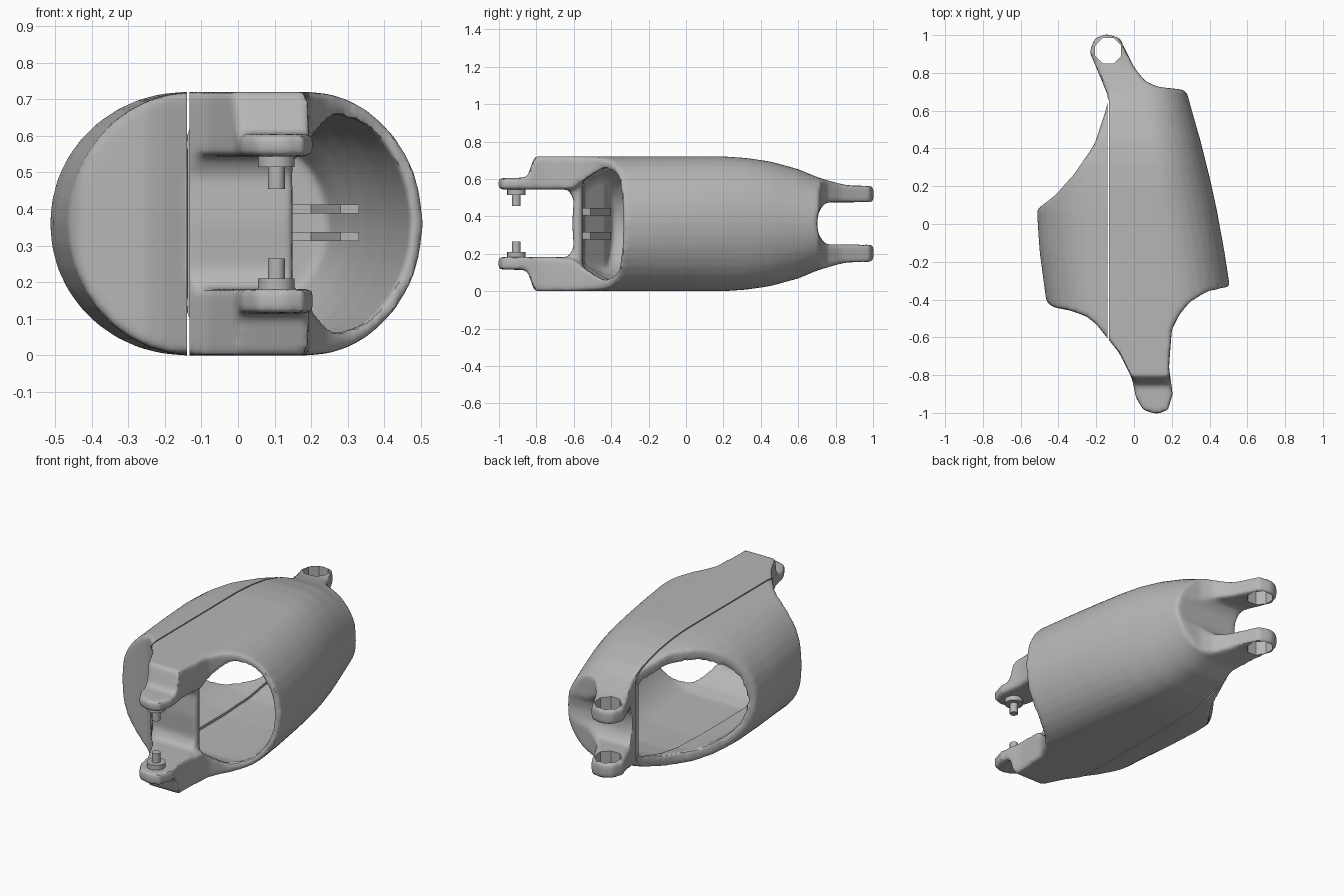
import bpy, bmesh, math
from mathutils import Vector

cube = bpy.data.objects.get("Cube")
if cube:
    bpy.data.objects.remove(cube)

grey = bpy.data.materials.new("plain grey")
grey.use_nodes = True
colour = (0.47, 0.47, 0.47, 1)
grey.diffuse_color = colour
grey.node_tree.nodes["Principled BSDF"].inputs["Base Color"].default_value = colour


def finish(name, bm):
    bmesh.ops.recalc_face_normals(bm, faces=bm.faces)
    me = bpy.data.meshes.new(name)
    bm.to_mesh(me)
    bm.free()
    me.materials.append(grey)
    ob = bpy.data.objects.new(name, me)
    bpy.context.scene.collection.objects.link(ob)
    return ob


def skin(name, rings):
    """Closed solid through a list of rings of points."""
    bm = bmesh.new()
    rings = [[bm.verts.new(p) for p in ring] for ring in rings]
    n = len(rings[0])
    for a, b in zip(rings, rings[1:]):
        for i in range(n):
            bm.faces.new((a[i], a[(i + 1) % n], b[(i + 1) % n], b[i]))
    bm.faces.new(rings[0])
    bm.faces.new(rings[-1])
    return finish(name, bm)


def prism(name, outline, z0, z1):
    return skin(name, [[(x, y, z) for x, y in outline] for z in (z0, z1)])


def oval(y, xl, xr, wl, wr, half):
    """Flat-topped oval section across the body, centred on z = 0.36."""
    ts = [math.radians(-90 + 10 * i) for i in range(19)]
    right = [(xr - wr + wr * math.cos(t), y, 0.36 + half * math.sin(t)) for t in ts]
    left = [(xl + wl - wl * math.cos(t), y, 0.36 - half * math.sin(t)) for t in ts]
    return right + left


def apply_mods(ob):
    dg = bpy.context.evaluated_depsgraph_get()
    me = bpy.data.meshes.new_from_object(ob.evaluated_get(dg))
    ob.modifiers.clear()
    ob.data = me


def boolean(ob, other, op):
    m = ob.modifiers.new("cut", "BOOLEAN")
    m.operation, m.object, m.solver = op, other, "EXACT"
    apply_mods(ob)
    bpy.data.objects.remove(other)


# Outer body: lofted ovals trimmed to the plan outline
body = skin("body", [oval(*s) for s in (
    (-1.05, -.46, .52, .34, .33, .243), (-.85, -.46, .52, .34, .33, .247),
    (-.81, -.46, .52, .34, .33, .36), (-.41, -.465, .52, .34, .33, .36),
    (-.15, -.5, .48, .37, .32, .36), (.07, -.515, .44, .37, .31, .36),
    (.2, -.51, .412, .37, .3, .36), (.32, -.51, .383, .37, .28, .352),
    (.45, -.5, .35, .36, .27, .333), (.6, -.5, .307, .36, .25, .292),
    (.7, -.5, .28, .36, .23, .25), (.8, -.5, .28, .36, .2, .22),
    (.86, -.5, .28, .36, .2, .206), (1.05, -.5, .28, .36, .2, .203))])
plan = [(-.465, -.41), (-.43, -.44), (-.33, -.46), (-.25, -.49), (-.2, -.53),
        (-.14, -.605), (-.08, -.68), (-.01, -.82), (.01, -.92), (.05, -.985), (.12, -1.007),
        (.18, -.985), (.205, -.9), (.185, -.76), (.2, -.56), (.24, -.48), (.3, -.41),
        (.39, -.36), (.53, -.325), (.53, 0), (.4, .4), (.28, .71), (.13, .725),
        (.06, .755), (0, .83), (-.045, .92), (-.075, .985), (-.15, 1.007),
        (-.21, .98), (-.235, .91), (-.175, .77), (-.135, .67), (-.15, .6),
        (-.21, .42), (-.32, .26), (-.42, .15), (-.53, .065), (-.53, -.1)]
boolean(body, prism("plan_cutter", plan, -.2, .9), "INTERSECT")

# Diagonal passage from the front opening to the rear opening
passage = [(-.5, -.37), (-.41, -.4), (-.28, -.43), (-.14, -.55), (.15, -.555),
           (.15, -.72), (.7, -.72), (.6, .2), (.25, .655), (-.06, .66),
           (-.14, .62), (-.2, .75), (-.9, .3), (-.6, 0)]


def carve(x0, x1, thicker):
    """Hollow the body between two x limits, with extra floor and roof thickness."""
    cavity = skin("cavity", [oval(*s, half - thicker) for *s, half in (
        (-.75, -.43, .485, .3, .29, .17), (-.6, -.43, .485, .32, .29, .19),
        (-.45, -.43, .48, .32, .29, .3), (-.36, -.43, .475, .32, .29, .325),
        (.07, -.47, .4, .34, .27, .325), (.3, -.47, .35, .34, .25, .315),
        (.45, -.46, .31, .33, .23, .29), (.66, -.46, .245, .33, .2, .225),
        (.8, -.46, .245, .33, .2, .205))])
    boolean(cavity, prism("passage_cutter", passage, -.2, .9), "INTERSECT")
    strip = [(x0, -1), (x1, -1), (x1, 1), (x0, 1)]
    boolean(cavity, prism("strip_cutter", strip, -.2, .9), "INTERSECT")
    boolean(body, cavity, "DIFFERENCE")


carve(-.136, 1, 0)
carve(-1, -.135, .025)


# Slots between the paired arms
def slot(y0, y1, y2, low, high, bow):
    mid = (low + high) / 2
    profile = [(y0, low), (y1, low), (y2, low + .05), (y2 - bow, mid),
               (y2, high - .05), (y1, high), (y0, high)]
    boolean(body, skin("slot", [[(x, y, z) for y, z in profile] for x in (-.6, .6)]),
            "DIFFERENCE")


slot(-1.2, -.63, -.6, .182, .543, .008)
slot(1.2, .745, .71, .25, .475, .01)

# Blend the edges softly
m = body.modifiers.new("even", "REMESH")
m.mode, m.voxel_size = "VOXEL", .012
m = body.modifiers.new("soften", "SMOOTH")
m.factor, m.iterations = .5, 12
apply_mods(body)

# Eyelets through the rear arms
eye = [(-.137 + .074 * math.cos(math.radians(45 * i + 22)),
        .917 + .074 * math.sin(math.radians(45 * i + 22))) for i in range(8)]
boolean(body, prism("eyelet_cutter", eye, -.2, .9), "DIFFERENCE")


def keep_side(bm, point, normal):
    """Cut by a plane, keep the side the normal points to, and cap the cut."""
    cut = bmesh.ops.bisect_plane(
        bm, geom=bm.verts[:] + bm.edges[:] + bm.faces[:], plane_co=point,
        plane_no=normal, clear_inner=True)
    rim = [e for e in cut["geom_cut"] if isinstance(e, bmesh.types.BMEdge)]
    if rim:
        bmesh.ops.triangle_fill(bm, edges=rim, use_beauty=True, normal=-Vector(normal))


def section(name, *planes):
    bm = bmesh.new()
    bm.from_mesh(body.data)
    for point, normal in planes:
        keep_side(bm, point, normal)
    return finish(name, bm)


# Two shells either side of a narrow seam; the eyelets overhang the seam line
parts = [section("left_shell", ((-.132, 0, 0), (1, 0, 0))),
         section("right_shell", ((-.139, 0, 0), (-1, 0, 0)), ((0, .66, 0), (0, -1, 0))),
         section("rear_eyelet_sides", ((-.132, 0, 0), (-1, 0, 0)), ((0, .66, 0), (0, 1, 0)))]
bpy.data.objects.remove(body)

# Ribs inside the passage
for i, (rear_z, front_z) in enumerate(((.325, .295), (.4, .425))):
    rear = [(-.05, .68), (.22, .68), (.33, .33), (.28, .33), (.2, .58), (-.05, .63)]
    front = [(-.1, -.57), (.1, -.57), (.08, -.51), (-.1, -.4)]
    parts.append(prism(f"rear_rib_{i}", rear, rear_z - .012, rear_z + .012))
    parts.append(prism(f"front_rib_{i}", front, front_z - .02, front_z + .02))


# Facing pegs on the front arms
def cylinder(name, r, z0, z1):
    ring = [(.105 + r * math.cos(math.tau * i / 16), -.907 + r * math.sin(math.tau * i / 16))
            for i in range(16)]
    parts.append(prism(name, ring, z0, z1))


cylinder("upper_boss", .05, .515, .56)
cylinder("upper_pin", .023, .455, .53)
cylinder("lower_boss", .05, .165, .21)
cylinder("lower_pin", .023, .2, .265)

# Smooth shading with crisp edges
bpy.context.view_layer.update()
bpy.ops.object.select_all(action="DESELECT")
for ob in parts:
    ob.select_set(True)
bpy.context.view_layer.objects.active = parts[0]
bpy.ops.object.shade_smooth_by_angle(angle=math.radians(35))
